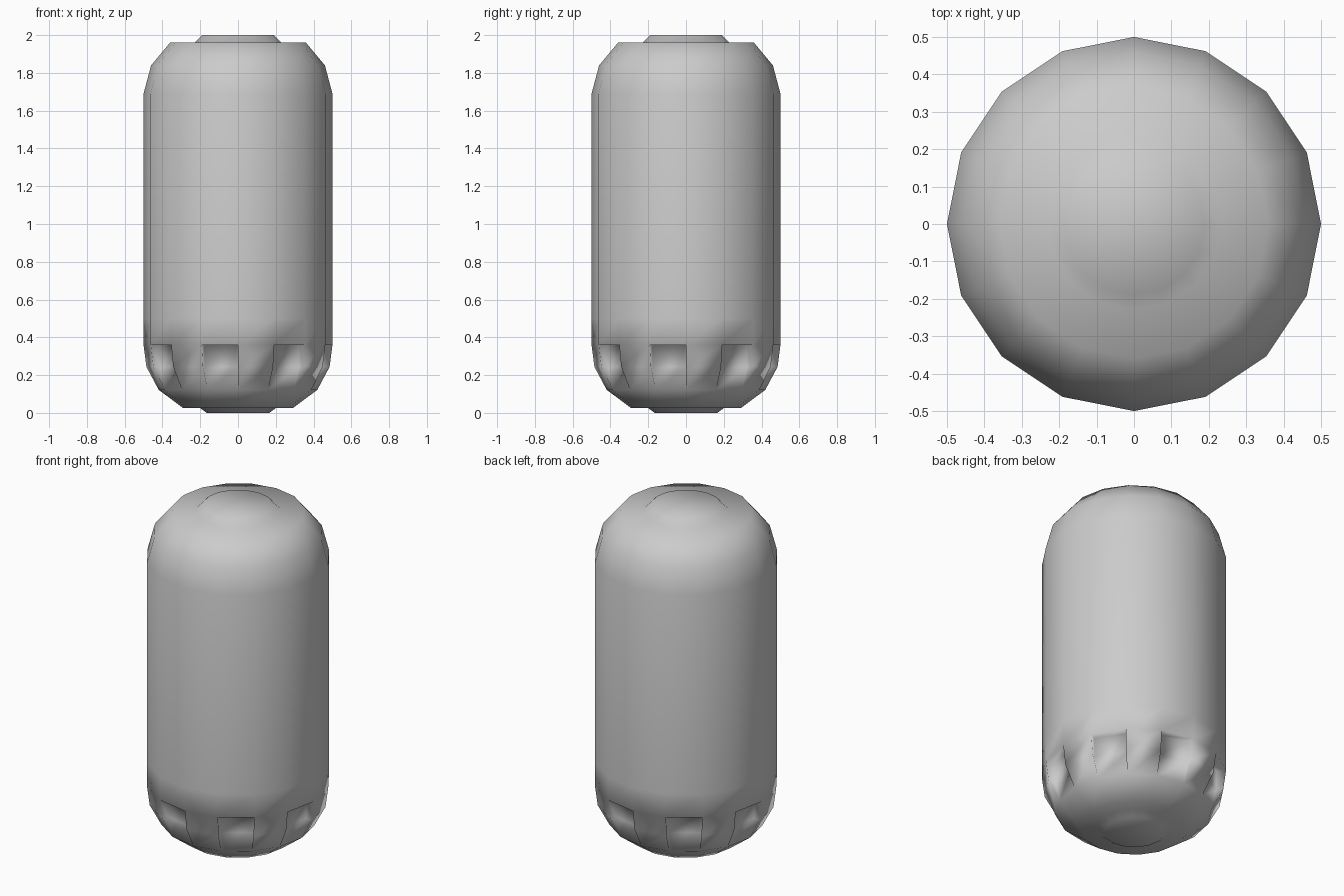
import bpy, bmesh
from math import sin, cos, pi
from mathutils import Vector

cube = bpy.data.objects.get("Cube")
if cube:
    bpy.data.objects.remove(cube, do_unlink=True)

SIDES = 16
# Radius and height of each ring, bottom plate to top plate
PROFILE = [(.165, 0), (.2, .025), (.29, .025), (.42, .122), (.485, .244), (.5, .36),
           (.5, .5), (.5, 1.69), (.46, 1.84), (.36, 1.96), (.23, 1.96), (.19, 2)]
NOTCH_ROWS = (3, 4)
NOTCH_DEPTH = {3: 0, 4: .04, 5: .055}

metal = bpy.data.materials.new("plain grey")
metal.use_nodes = True
GREY = (.6, .6, .6, 1)
metal.diffuse_color = GREY
metal.node_tree.nodes["Principled BSDF"].inputs["Base Color"].default_value = GREY

# Turned canister body
bm = bmesh.new()
rings = [[bm.verts.new((r * cos(2 * pi * k / SIDES), r * sin(2 * pi * k / SIDES), z))
          for k in range(SIDES)] for r, z in PROFILE]
panels = {}
for row, (low, high) in enumerate(zip(rings, rings[1:])):
    for k in range(SIDES):
        n = (k + 1) % SIDES
        panels[row, k] = bm.faces.new((low[k], low[n], high[n], high[k]))
bm.faces.new(rings[-1])
bm.faces.new(rings[0][::-1])

# Wedge notches sunk into every second side near the base
for k in range(1, SIDES, 2):
    angle = 2 * pi * (k + .5) / SIDES
    inward = -Vector((cos(angle), sin(angle), 0))
    region = [panels[row, k] for row in NOTCH_ROWS]
    result = bmesh.ops.extrude_face_region(bm, geom=region)
    bmesh.ops.delete(bm, geom=[f for f in region if f.is_valid], context='FACES_ONLY')
    for v in result["geom"]:
        if isinstance(v, bmesh.types.BMVert):
            for row, depth in NOTCH_DEPTH.items():
                if abs(v.co.z - PROFILE[row][1]) < .001:
                    v.co += inward * depth
                    break
bmesh.ops.remove_doubles(bm, verts=bm.verts, dist=.0005)
bmesh.ops.recalc_face_normals(bm, faces=bm.faces)

mesh = bpy.data.meshes.new("canister_body")
bm.to_mesh(mesh)
bm.free()
mesh.materials.append(metal)
mesh.shade_smooth()
body = bpy.data.objects.new("canister_body", mesh)
bpy.context.scene.collection.objects.link(body)
